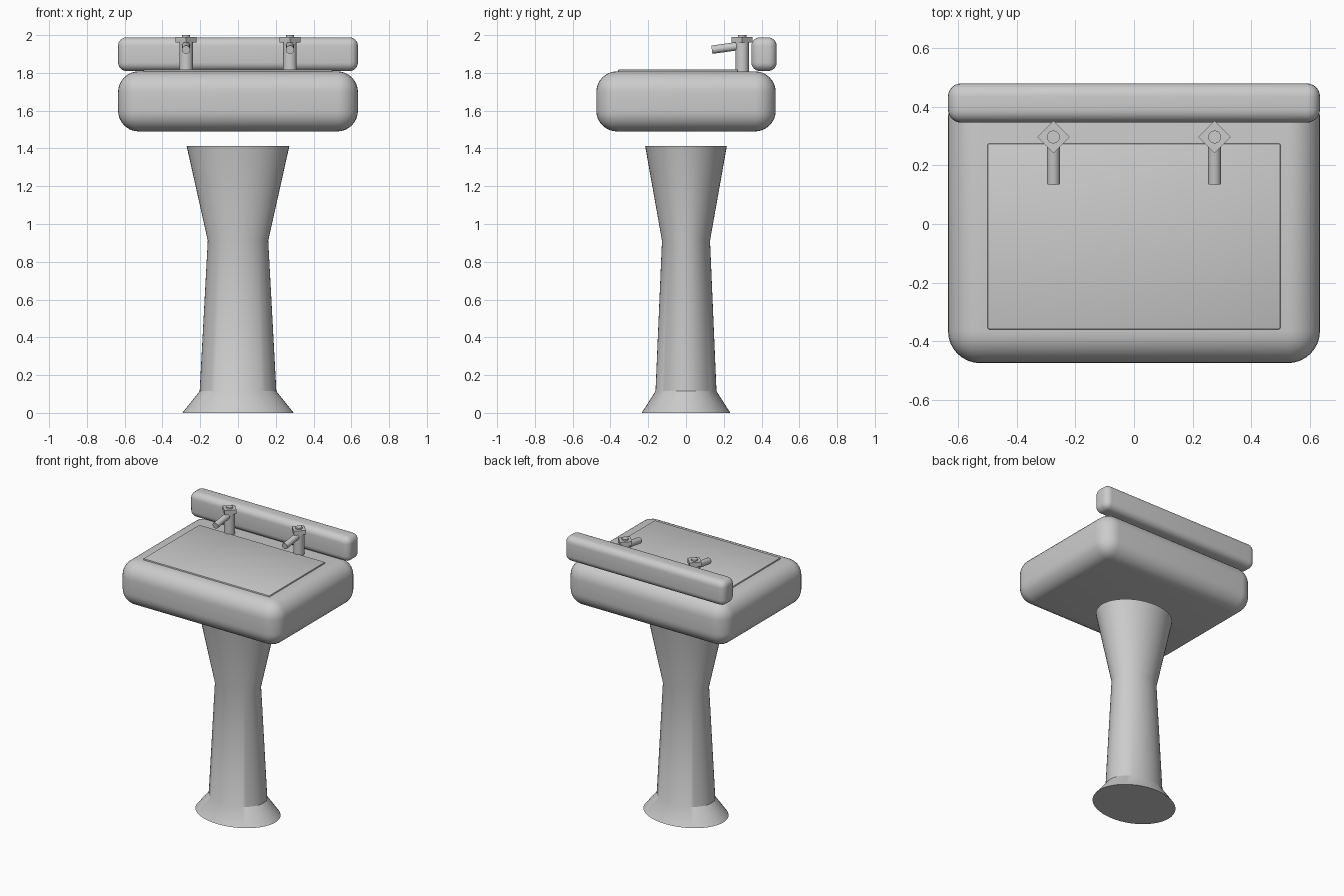
import bpy, bmesh, math

if "Cube" in bpy.data.objects:
    bpy.data.objects.remove(bpy.data.objects["Cube"])

mat = bpy.data.materials.new("porcelain_grey")
mat.diffuse_color = (0.6, 0.6, 0.6, 1)
mat.use_nodes = True
mat.node_tree.nodes["Principled BSDF"].inputs["Base Color"].default_value = mat.diffuse_color


def finish(ob, name):
    ob.name = name
    ob.data.materials.clear()
    ob.data.materials.append(mat)
    bpy.ops.object.shade_smooth_by_angle(angle=math.radians(32))
    return ob


def rounded_box(name, lo, hi, radius, segments):
    bpy.ops.mesh.primitive_cube_add(
        size=1, location=[(a + b) / 2 for a, b in zip(lo, hi)])
    ob = bpy.context.object
    ob.scale = [b - a for a, b in zip(lo, hi)]
    bpy.ops.object.transform_apply(location=False, rotation=False, scale=True)
    bm = bmesh.new()
    bm.from_mesh(ob.data)
    bmesh.ops.bevel(bm, geom=bm.edges[:], offset=radius, segments=segments,
                    profile=0.5, affect='EDGES')
    bm.to_mesh(ob.data)
    bm.free()
    return finish(ob, name)


def cylinder(name, sides, radius, depth, loc, rot=(0, 0, 0)):
    bpy.ops.mesh.primitive_cylinder_add(vertices=sides, radius=radius,
                                        depth=depth, location=loc, rotation=rot)
    return finish(bpy.context.object, name)


# Basin, inset bowl plate and rear splashback
rounded_box("basin", (-0.635, -0.475, 1.49), (0.635, 0.475, 1.808), 0.11, 8)
rounded_box("bowl_plate", (-0.5, -0.36, 1.78), (0.5, 0.275, 1.818), 0.006, 2)
rounded_box("splashback", (-0.635, 0.346, 1.81), (0.635, 0.48, 1.988), 0.045, 6)

# Elliptical pedestal lofted from a profile of (height, half width)
profile = [(0, 0.295), (0.115, 0.203), (0.912, 0.16), (1.413, 0.272)]
N = 48
bm = bmesh.new()
rings = []
for z, r in profile:
    rings.append([bm.verts.new((r * math.cos(2 * math.pi * i / N),
                                0.795 * r * math.sin(2 * math.pi * i / N), z))
                  for i in range(N)])
for a, b in zip(rings, rings[1:]):
    for i in range(N):
        j = (i + 1) % N
        bm.faces.new((a[i], a[j], b[j], b[i]))
bm.faces.new(rings[0][::-1])
bm.faces.new(rings[-1])
mesh = bpy.data.meshes.new("pedestal")
bm.to_mesh(mesh)
bm.free()
pedestal = bpy.data.objects.new("pedestal", mesh)
bpy.context.collection.objects.link(pedestal)
bpy.ops.object.select_all(action='DESELECT')
pedestal.select_set(True)
bpy.context.view_layer.objects.active = pedestal
finish(pedestal, "pedestal")

# Two taps: body, four-sided handle, cap and slightly drooping spout
for side, x in (("left", -0.275), ("right", 0.275)):
    y = 0.297
    cylinder(side + "_tap_body", 24, 0.036, 0.17, (x, y, 1.885))
    cylinder(side + "_tap_handle", 4, 0.056, 0.03, (x, y, 1.975))
    cylinder(side + "_tap_cap", 20, 0.022, 0.02, (x, y, 1.99))
    cylinder(side + "_tap_spout", 20, 0.022, 0.15, (x, 0.211, 1.933),
             (math.radians(98), 0, 0))
